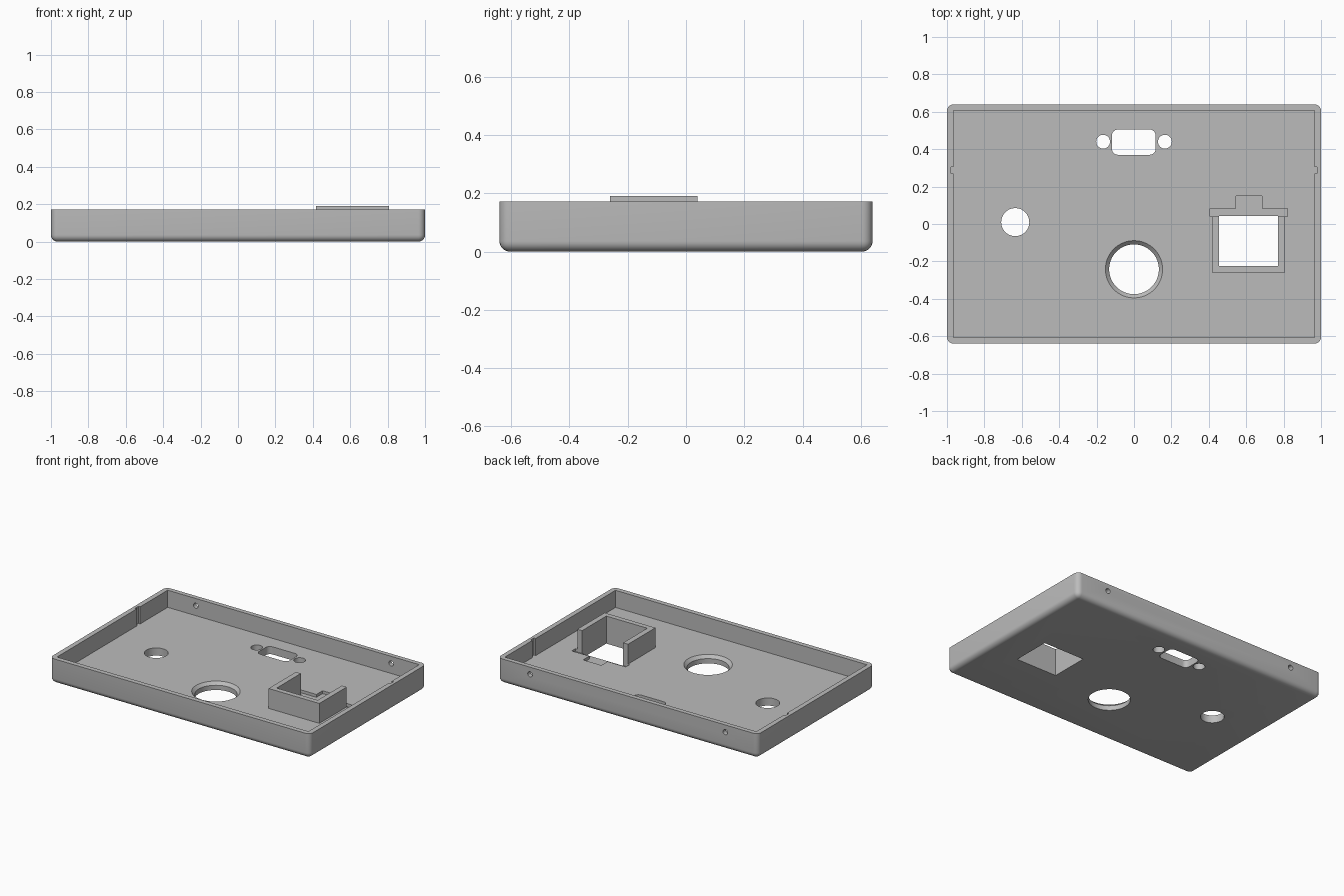
import bpy, bmesh, math
from mathutils import Matrix, Vector

if "Cube" in bpy.data.objects:
    bpy.data.objects.remove(bpy.data.objects["Cube"])

FLOOR, TOP = 0.053, 0.172

grey = bpy.data.materials.new("grey plastic")
grey.diffuse_color = (0.5, 0.5, 0.5, 1)
grey.use_nodes = True
grey.node_tree.nodes["Principled BSDF"].inputs["Base Color"].default_value = grey.diffuse_color


def finish(name, bm):
    bmesh.ops.recalc_face_normals(bm, faces=bm.faces)
    me = bpy.data.meshes.new(name)
    bm.to_mesh(me)
    bm.free()
    ob = bpy.data.objects.new(name, me)
    bpy.context.collection.objects.link(ob)
    me.materials.append(grey)
    return ob


def box(name, lo, hi, bevel=0, segs=6, pick=None):
    """Box between two corners, with chosen edges rounded."""
    bm = bmesh.new()
    bmesh.ops.create_cube(bm, size=1)
    lo, hi = Vector(lo), Vector(hi)
    for v in bm.verts:
        v.co = Vector([lo[i] + (v.co[i] + 0.5) * (hi[i] - lo[i]) for i in range(3)])
    if bevel:
        bmesh.ops.bevel(bm, geom=[e for e in bm.edges if pick(e)], offset=bevel,
                        segments=segs, profile=0.5, affect='EDGES')
    return finish(name, bm)


def cylinder(name, centre, r1, r2, depth, rot=None, sides=48):
    bm = bmesh.new()
    m = Matrix.Translation(centre) @ (rot or Matrix())
    bmesh.ops.create_cone(bm, cap_ends=True, segments=sides, radius1=r1,
                          radius2=r2, depth=depth, matrix=m)
    return finish(name, bm)


def combine(target, other, op):
    mod = target.modifiers.new("bool", 'BOOLEAN')
    mod.operation, mod.solver, mod.object = op, 'EXACT', other
    bpy.context.view_layer.objects.active = target
    bpy.ops.object.modifier_apply(modifier=mod.name)
    bpy.data.objects.remove(other, do_unlink=True)


def vertical(e):
    a, b = e.verts
    return abs(a.co.z - b.co.z) > 0.01


def not_top(e):
    return min(v.co.z for v in e.verts) < 0.01


# Tray shell: rounded corners and underside, hollow inside
tray = box("tray", (-1, -0.64, 0), (1, 0.64, TOP), 0.036, 6, not_top)
cuts = [box("cavity", (-0.966, -0.606, FLOOR), (0.966, 0.608, 0.4))]

# Grooves inside both end walls
for s in (-1, 1):
    x = sorted((s * 0.95, s * 0.979))
    cuts.append(box("groove", (x[0], 0.27, FLOOR), (x[1], 0.306, 0.4)))
for c in cuts:
    combine(tray, c, 'DIFFERENCE')

# Raised socket housing, cut open below and at the rear
combine(tray, box("housing", (0.417, -0.26, FLOOR - 0.02), (0.807, 0.05, 0.191)), 'UNION')
cuts = [
    box("window", (0.455, -0.225, -0.1), (0.77, 0.043, 0.4)),
    box("rear_pocket", (0.405, 0.04, 0.033), (0.82, 0.082, 0.4)),
    box("tongue_pocket", (0.545, 0.07, 0.033), (0.685, 0.15, 0.4)),
    # Connector opening and its two screw holes
    box("connector", (-0.118, 0.37, -0.1), (0.116, 0.505, 0.1), 0.032, 6, vertical),
    # Round openings, the large one with a chamfered rim
    cylinder("small_hole", (-0.635, 0.01, 0), 0.075, 0.075, 0.3),
    cylinder("large_hole", (0, -0.242, 0), 0.133, 0.133, 0.3, sides=64),
    cylinder("large_rim", (0, -0.242, FLOOR), 0.133, 0.173, 0.04, sides=64),
]
for s in (-1, 1):
    cuts.append(cylinder("screw_hole", (s * 0.165, 0.44, 0), 0.037, 0.037, 0.3, sides=32))
    # Fixing holes through the rear wall
    cuts.append(cylinder("wall_hole", (s * 0.75, 0.63, 0.122), 0.018, 0.018, 0.15,
                         Matrix.Rotation(math.pi / 2, 4, 'X'), 24))
for c in cuts:
    combine(tray, c, 'DIFFERENCE')

bpy.ops.object.select_all(action='DESELECT')
tray.select_set(True)
bpy.context.view_layer.objects.active = tray
bpy.ops.object.shade_smooth_by_angle(angle=math.radians(30))
